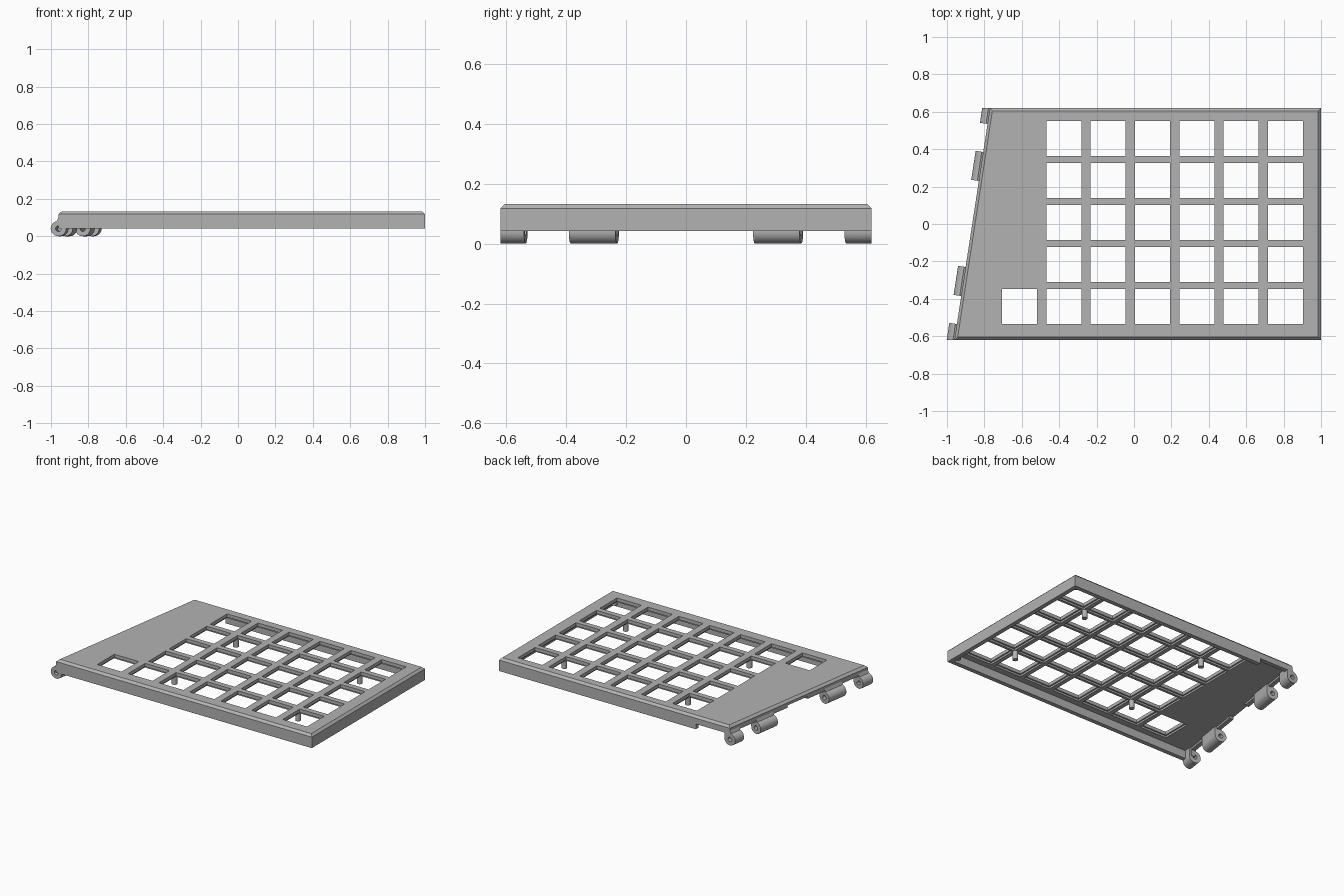
import bpy
import bmesh
from math import sin, cos, atan, pi, radians

if "Cube" in bpy.data.objects:
    bpy.data.objects.remove(bpy.data.objects["Cube"], do_unlink=True)

# Material
grey = bpy.data.materials.new("light_grey_plastic")
grey.use_nodes = True
colour = (0.45, 0.45, 0.45, 1)
grey.diffuse_color = colour
grey.node_tree.nodes["Principled BSDF"].inputs["Base Color"].default_value = colour

# Main dimensions
BASE, SHOULDER, TOP, CEILING = 0.042, 0.118, 0.133, 0.098
HALF_Y, RIGHT, WALL = 0.62, 1.0, 0.03
SLOPE, MID = 0.153, -0.865
TILT = atan(SLOPE)
PITCH_X, PITCH_Y, HOLE = 0.237, 0.2245, 0.187
COLUMNS = [-0.375 + PITCH_X * i for i in range(6)]
ROWS = [-0.441 + PITCH_Y * i for i in range(5)]


def edge_x(y, inset=0):
    """x of the slanted hinge edge, moved inwards by inset."""
    return MID + SLOPE * y + inset / cos(TILT)


def outline(inset):
    y = HALF_Y - inset
    return [(edge_x(-y, inset), -y), (RIGHT - inset, -y),
            (RIGHT - inset, y), (edge_x(y, inset), y)]


def strip(y0, y1, d0, d1):
    """Parallelogram that follows the slanted edge."""
    return [(edge_x(y0, d0), y0), (edge_x(y0, d1), y0),
            (edge_x(y1, d1), y1), (edge_x(y1, d0), y1)]


def rect(x, y, w, h):
    return [(x - w / 2, y - h / 2), (x + w / 2, y - h / 2),
            (x + w / 2, y + h / 2), (x - w / 2, y + h / 2)]


def add_loft(bm, layers):
    """Closed solid through a stack of (outline, z) layers."""
    rings = [[bm.verts.new((x, y, z)) for x, y in pts] for pts, z in layers]
    n = len(rings[0])
    bm.faces.new(rings[0][::-1])
    bm.faces.new(rings[-1])
    for a, b in zip(rings, rings[1:]):
        for i in range(n):
            j = (i + 1) % n
            bm.faces.new((a[i], a[j], b[j], b[i]))


def finish(name, bm):
    bmesh.ops.recalc_face_normals(bm, faces=bm.faces)
    mesh = bpy.data.meshes.new(name)
    bm.to_mesh(mesh)
    bm.free()
    mesh.materials.append(grey)
    obj = bpy.data.objects.new(name, mesh)
    bpy.context.collection.objects.link(obj)
    return obj


def solid(name, *stacks):
    bm = bmesh.new()
    for layers in stacks:
        add_loft(bm, layers)
    return finish(name, bm)


def select(obj):
    bpy.ops.object.select_all(action="DESELECT")
    obj.select_set(True)
    bpy.context.view_layer.objects.active = obj


def cut(target, *stacks):
    cutter = solid("cutter", *stacks)
    cutter.hide_render = True
    mod = target.modifiers.new("cut", "BOOLEAN")
    mod.operation = "DIFFERENCE"
    mod.solver = "EXACT"
    mod.object = cutter
    select(target)
    bpy.ops.object.modifier_apply(modifier=mod.name)
    bpy.data.objects.remove(cutter, do_unlink=True)


def smooth(obj):
    select(obj)
    bpy.ops.object.shade_smooth_by_angle(angle=radians(35))


# Top cover: chamfered outer shell, hollow below
cover = solid("top_cover", [(outline(0), BASE), (outline(0), SHOULDER),
                            (outline(0.015), TOP)])
cut(cover, [(outline(WALL), -0.1), (outline(WALL), CEILING)])

# Key openings, with a wider recess on the underside
centres = [(x, y) for x in COLUMNS for y in ROWS] + [(COLUMNS[0] - PITCH_X, ROWS[0])]
LEDGE = HOLE + 0.02
cut(cover, *[[(rect(x, y, LEDGE, LEDGE), 0.08), (rect(x, y, LEDGE, LEDGE), 0.11)]
             for x, y in centres])
cut(cover, *[[(rect(x, y, HOLE, HOLE), 0.05), (rect(x, y, HOLE, HOLE), 0.2)]
             for x, y in centres])

# Hinge clearance, cable gap in the slanted wall and port gap in the back wall
gap = strip(-0.535, 0.7, -0.1, WALL + 0.01)
cut(cover, [(gap, 0), (gap, 0.084)])
gap = strip(-0.08, 0.1, -0.1, WALL + 0.01)
cut(cover, [(gap, 0.02), (gap, 0.1)])
gap = rect(-0.63, HALF_Y, 0.24, 0.1)
cut(cover, [(gap, 0.01), (gap, 0.078)])


# Hinge knuckles: bored barrels with a square shoulder that meets the wall
def knuckle(name, y0, y1, radius=0.041, bore=0.015, steps=32):
    bm = bmesh.new()
    ends = []
    for y in (y0, y1):
        rings = []
        for is_bore in (False, True):
            ring = []
            for i in range(steps):
                a = 2 * pi * i / steps
                c, s = cos(a), sin(a)
                if is_bore:
                    u, w = bore * c, bore * s
                elif i <= steps // 4:
                    m = max(c, s)
                    u, w = radius * c / m, 0.06 * s / m
                else:
                    u, w = radius * c, radius * s
                t = y / cos(TILT)
                if abs(y) == HALF_Y:
                    t += u * sin(TILT) / cos(TILT)
                ring.append(bm.verts.new((MID + t * sin(TILT) + u * cos(TILT),
                                          t * cos(TILT) - u * sin(TILT),
                                          radius + w)))
            rings.append(ring)
        ends.append(rings)
    (o0, b0), (o1, b1) = ends
    for p, q in ((o0, o1), (o1, b1), (b1, b0), (b0, o0)):
        for i in range(steps):
            j = (i + 1) % steps
            bm.faces.new((p[i], p[j], q[j], q[i]))
    smooth(finish(name, bm))


knuckle("front_hinge_knuckle", -HALF_Y, -0.535)
knuckle("front_middle_hinge_knuckle", -0.385, -0.23)
knuckle("back_middle_hinge_knuckle", 0.23, 0.385)
knuckle("back_hinge_knuckle", 0.535, HALF_Y)


# Support posts under the grid crossings and bosses in the outer corners
def post(name, x, y, radius, bottom):
    ring = [(x + radius * cos(2 * pi * i / 24), y + radius * sin(2 * pi * i / 24))
            for i in range(24)]
    smooth(solid(name, [(ring, bottom), (ring, CEILING + 0.008)]))


for side, x in (("left", COLUMNS[4]), ("right", COLUMNS[0])):
    for end, y in (("front", ROWS[0]), ("back", ROWS[3])):
        post(f"{end}_{side}_post", x + PITCH_X / 2, y + PITCH_Y / 2, 0.018, BASE)
for end, sign in (("front", -1), ("back", 1)):
    post(f"{end}_corner_boss", RIGHT - 0.045, sign * (HALF_Y - 0.045), 0.022, 0.06)
